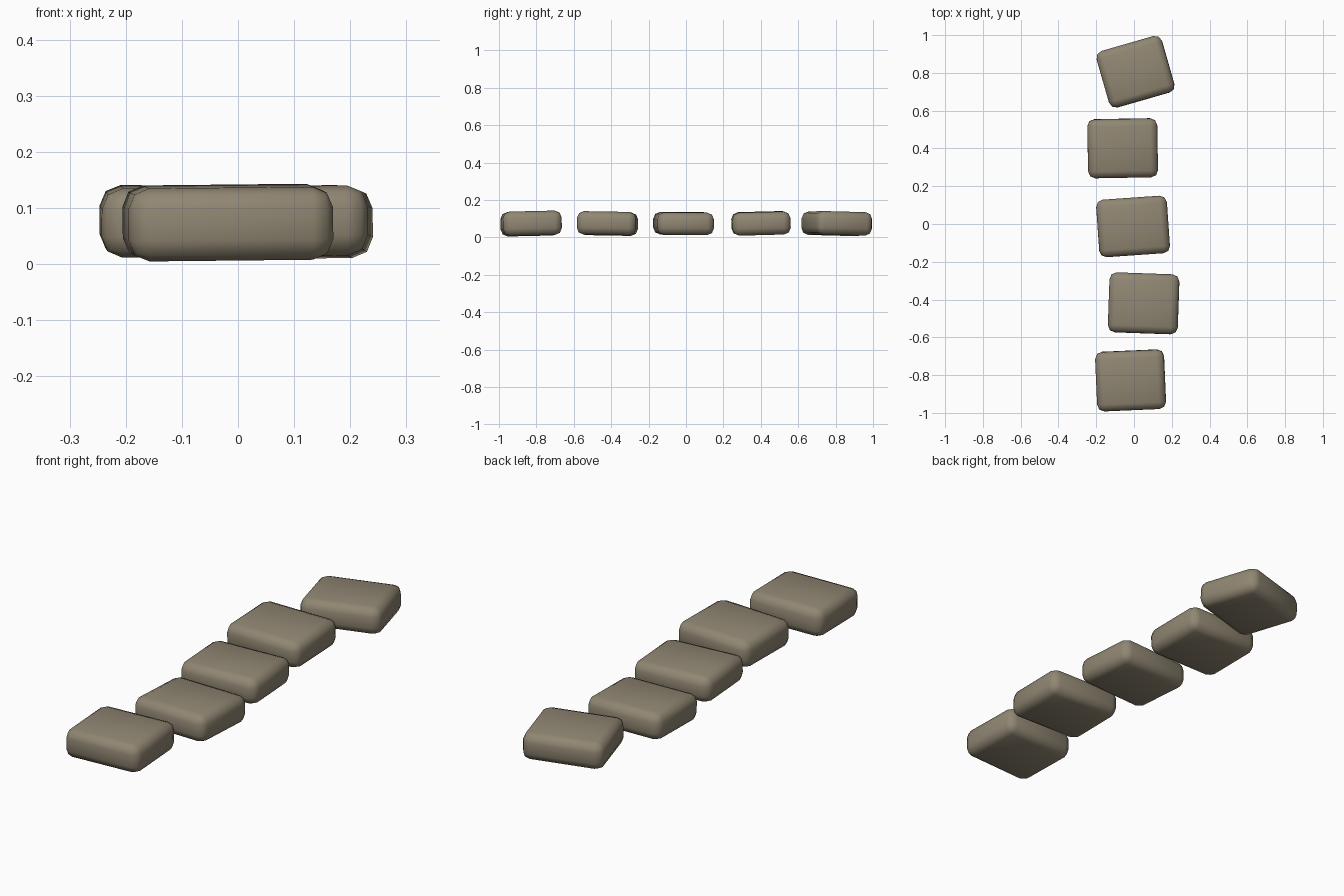
import bpy
from math import radians
from mathutils import Euler

cube = bpy.data.objects.get("Cube")
if cube:
    bpy.data.objects.remove(cube, do_unlink=True)

# Warm grey stone
stone = bpy.data.materials.new("warm_grey_stone")
stone.use_nodes = True
colour = (0.28, 0.24, 0.17, 1)
stone.diffuse_color = colour
bsdf = stone.node_tree.nodes["Principled BSDF"]
bsdf.inputs["Base Color"].default_value = colour
bsdf.inputs["Roughness"].default_value = 0.9


def stepping_stone(name, centre, size, tilt):
    """Rounded slab, slightly tilted and turned (degrees)."""
    bpy.ops.mesh.primitive_cube_add(size=1, location=centre)
    slab = bpy.context.object
    slab.name = name
    slab.scale = size
    bpy.ops.object.transform_apply(location=False, rotation=False, scale=True)
    slab.rotation_euler = Euler([radians(a) for a in tilt])
    bevel = slab.modifiers.new("rounded_edges", 'BEVEL')
    bevel.width = 0.037
    bevel.segments = 2
    bevel.limit_method = 'NONE'
    bpy.ops.object.shade_smooth()
    slab.data.materials.append(stone)


# Row of stones, front to back
stones = [
    ((-0.018, -0.828, 0.074), (0.365, 0.315, 0.13), (1.3, -0.6, 2.5)),
    ((0.051, -0.42, 0.074), (0.37, 0.317, 0.125), (-1, -0.6, -2)),
    ((-0.005, -0.013, 0.074), (0.375, 0.305, 0.12), (-0.3, 0.5, 4)),
    ((-0.06, 0.401, 0.075), (0.37, 0.312, 0.123), (1.5, 0.5, 1)),
    ((0.008, 0.806, 0.074), (0.36, 0.31, 0.125), (-1.5, -0.5, 16)),
]
for number, spec in enumerate(stones, 1):
    stepping_stone(f"stepping_stone_{number}", *spec)
